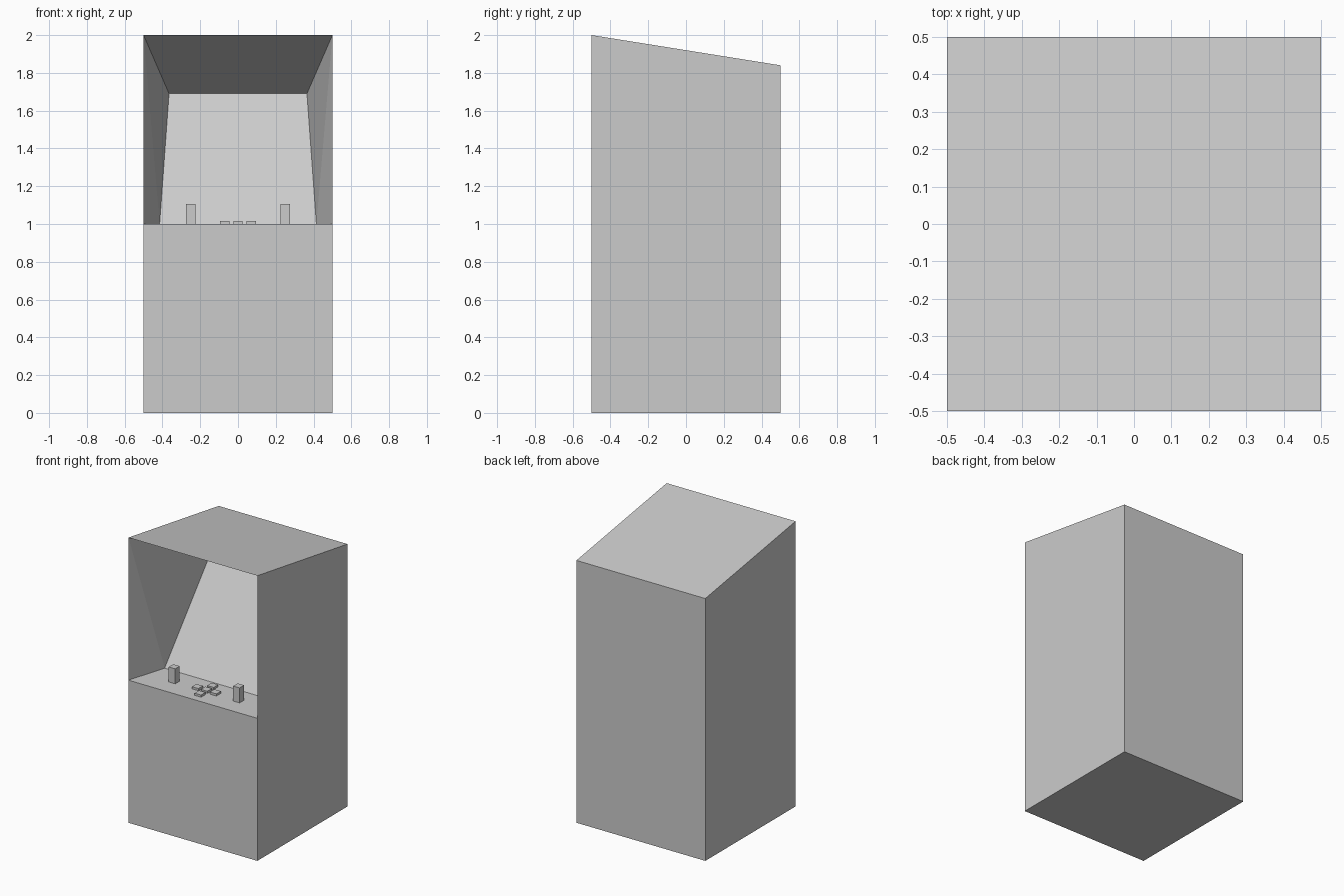
import bpy
import bmesh

if "Cube" in bpy.data.objects:
    bpy.data.objects.remove(bpy.data.objects["Cube"], do_unlink=True)

grey = bpy.data.materials.new("plain_grey")
grey.use_nodes = True
colour = (0.6, 0.6, 0.6, 1)
grey.diffuse_color = colour
grey.node_tree.nodes["Principled BSDF"].inputs["Base Color"].default_value = colour


def finish(bm, name):
    bmesh.ops.recalc_face_normals(bm, faces=bm.faces)
    mesh = bpy.data.meshes.new(name)
    bm.to_mesh(mesh)
    bm.free()
    mesh.materials.append(grey)
    obj = bpy.data.objects.new(name, mesh)
    bpy.context.collection.objects.link(obj)
    return obj


def block(name, x, y, size, height, base=1.0):
    """Square block standing on the control deck."""
    bm = bmesh.new()
    bmesh.ops.create_cube(bm, size=1)
    bmesh.ops.scale(bm, vec=(size, size, height), verts=bm.verts)
    bmesh.ops.translate(bm, vec=(x, y, base + height / 2), verts=bm.verts)
    return finish(bm, name)


# Cabinet: each named point is (half width, y, z), mirrored in x
points = {
    "front_base": (0.5, -0.5, 0),
    "deck_front": (0.5, -0.5, 1),
    "hood_front": (0.5, -0.5, 2),
    "roof_back": (0.5, 0.5, 1.84),
    "back_base": (0.5, 0.5, 0),
    "screen_base": (0.415, -0.22, 1),
    "screen_top": (0.365, 0.25, 1.69),
}
bm = bmesh.new()
sides = [{n: bm.verts.new((s * x, y, z)) for n, (x, y, z) in points.items()}
         for s in (-1, 1)]

# Panels spanning the full width
for a, b in (("front_base", "deck_front"), ("deck_front", "screen_base"),
             ("screen_base", "screen_top"), ("screen_top", "hood_front"),
             ("hood_front", "roof_back"), ("roof_back", "back_base"),
             ("back_base", "front_base")):
    bm.faces.new((sides[0][a], sides[1][a], sides[1][b], sides[0][b]))

# Outer walls and the folded cheeks of the recess
for side in sides:
    for names in (("front_base", "deck_front", "hood_front", "roof_back", "back_base"),
                  ("deck_front", "hood_front", "screen_base"),
                  ("hood_front", "screen_top", "screen_base")):
        bm.faces.new([side[n] for n in names])
finish(bm, "cabinet")

# Controls: two sticks and a cross of five buttons
deck_y = -0.35
for label, s in (("right", -1), ("left", 1)):
    block(label + "_joystick", s * 0.25, deck_y, 0.05, 0.105)

step = 0.07
for label, dx, dy in (("centre", 0, 0), ("right", -1, 0), ("left", 1, 0),
                      ("front", 0, -1), ("back", 0, 1)):
    block(label + "_button", dx * step, deck_y + dy * step, 0.05, 0.015)
